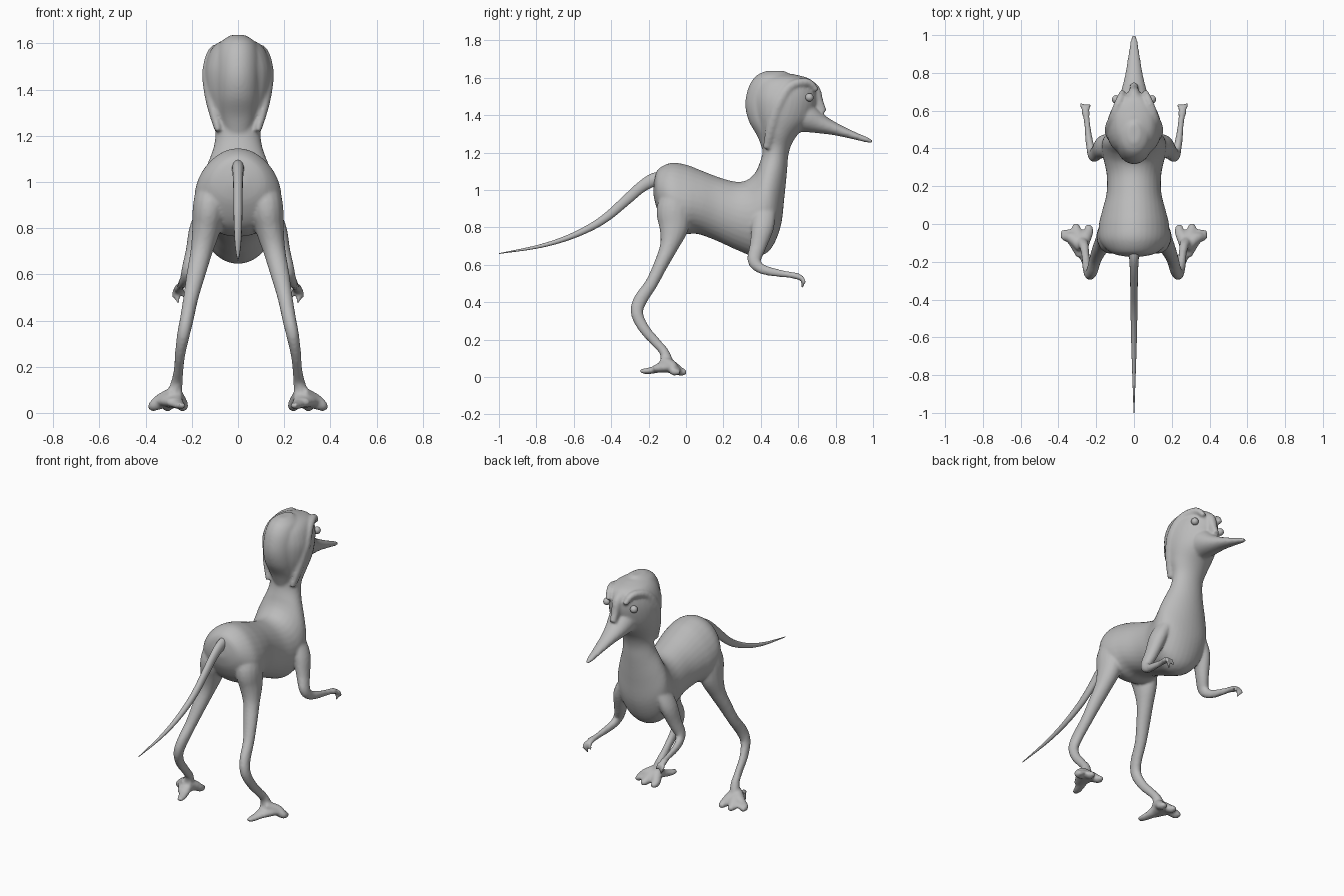
import bpy, bmesh, math
from mathutils import Vector

skin = bpy.data.materials.new("soft_grey")
skin.diffuse_color = (0.5, 0.5, 0.5, 1)


def spline(rows, steps):
    """Catmull-Rom interpolation of equally long rows of numbers."""
    out = []
    for i in range(len(rows) - 1):
        p = [rows[max(0, min(len(rows) - 1, i + d))] for d in (-1, 0, 1, 2)]
        for s in range(steps):
            t = s / steps
            out.append([0.5 * (2 * b + (c - a) * t + (2 * a - 5 * b + 4 * c - d) * t * t
                               + (3 * b - a - 3 * c + d) * t ** 3) for a, b, c, d in zip(*p)])
    out.append(list(rows[-1]))
    return out


def skin_rings(bm, rings):
    loops = [[bm.verts.new(p) for p in ring] for ring in rings]
    n = len(loops[0])
    for a, b in zip(loops, loops[1:]):
        for i in range(n):
            bm.faces.new((a[i], a[(i + 1) % n], b[(i + 1) % n], b[i]))
    bm.faces.new(loops[0][::-1])
    bm.faces.new(loops[-1])


def slab(bm, rows, steps=5, n=32):
    """Loft of slices: y, z of upper edge, y, z of lower edge, half width, pear factor."""
    rings = []
    for y1, z1, y2, z2, w, k in spline(rows, steps):
        c, h = Vector((0, (y1 + y2) / 2, (z1 + z2) / 2)), Vector((0, (y1 - y2) / 2, (z1 - z2) / 2))
        rings.append([c + h * math.cos(a) + Vector((w * math.sin(a) * (1 - k * math.cos(a)), 0, 0))
                      for a in (2 * math.pi * i / n for i in range(n))])
    skin_rings(bm, rings)


def tube(bm, rows, side=1, steps=5, n=16):
    """Tapered limb: x, y, z, half width across x, half depth."""
    pts = spline(rows, steps)
    rings = []
    for i, (x, y, z, w, d) in enumerate(pts):
        t = (Vector(pts[min(i + 1, len(pts) - 1)][:3]) - Vector(pts[max(i - 1, 0)][:3])).normalized()
        nrm = t.cross(Vector((1, 0, 0))).normalized()
        across = nrm.cross(t)
        ring = [Vector((x, y, z)) + across * w * math.cos(a) + nrm * d * math.sin(a)
                for a in (2 * math.pi * j / n for j in range(n))]
        rings.append([Vector((p.x * side, p.y, p.z)) for p in ring])
    skin_rings(bm, rings)


def finish(name, bm):
    bmesh.ops.recalc_face_normals(bm, faces=bm.faces)
    me = bpy.data.meshes.new(name)
    bm.to_mesh(me)
    bm.free()
    me.materials.append(skin)
    for f in me.polygons:
        f.use_smooth = True
    ob = bpy.data.objects.new(name, me)
    bpy.context.collection.objects.link(ob)
    return ob


bm = bmesh.new()

# Torso, neck and skull
slab(bm, [
    (-.17, 1.05, -.175, .98, .04, 0), (-.15, 1.11, -.155, .90, .12, .1),
    (-.08, 1.145, -.10, .81, .178, .15), (0, 1.135, -.02, .765, .185, .15),
    (.08, 1.105, .06, .765, .168, .1), (.17, 1.07, .16, .73, .145, 0),
    (.26, 1.045, .27, .68, .145, 0), (.32, 1.05, .37, .645, .162, 0),
    (.36, 1.08, .45, .68, .172, 0), (.38, 1.11, .505, .80, .165, 0),
    (.392, 1.14, .525, .95, .14, 0), (.41, 1.20, .54, 1.10, .105, 0),
    (.41, 1.26, .55, 1.20, .10, 0), (.385, 1.33, .585, 1.28, .122, 0),
    (.36, 1.41, .665, 1.37, .14, -.1), (.355, 1.49, .70, 1.47, .143, -.15),
    (.37, 1.56, .695, 1.55, .125, -.1), (.40, 1.60, .66, 1.595, .095, 0),
    (.45, 1.625, .57, 1.62, .04, 0)])

# Rounded crest at the back of the head
slab(bm, [
    (.42, 1.18, .48, 1.18, .04, 0), (.385, 1.28, .5, 1.28, .075, 0),
    (.335, 1.37, .52, 1.36, .09, 0), (.317, 1.46, .54, 1.46, .095, 0),
    (.335, 1.55, .56, 1.55, .092, 0), (.375, 1.61, .57, 1.60, .075, 0),
    (.43, 1.637, .53, 1.636, .03, 0)])

# Beak and the small ridge above it
slab(bm, [
    (.58, 1.49, .56, 1.30, .08, 0), (.66, 1.475, .62, 1.31, .085, 0),
    (.735, 1.405, .71, 1.303, .063, 0), (.80, 1.362, .79, 1.293, .046, 0),
    (.90, 1.312, .89, 1.272, .030, 0), (.97, 1.282, .965, 1.254, .019, 0),
    (1.0, 1.264, .998, 1.25, .008, 0)])
tube(bm, [(0, .64, 1.57, .03, .03), (0, .69, 1.535, .03, .028),
          (0, .71, 1.47, .025, .025), (0, .735, 1.415, .02, .02)])

for s in (1, -1):
    # Fold running up the side of the head and over the eye
    tube(bm, [(.085, .43, 1.22, .015, .02), (.118, .46, 1.35, .022, .03),
              (.133, .50, 1.47, .022, .03), (.113, .56, 1.555, .022, .025),
              (.078, .65, 1.575, .022, .022), (.06, .70, 1.53, .015, .015)], s)
    # Leg from hip to ankle
    tube(bm, [(.10, -.04, 1.0, .07, .07), (.122, -.065, .90, .073, .092),
              (.137, -.065, .80, .062, .08), (.158, -.09, .70, .048, .05),
              (.182, -.135, .60, .041, .038), (.204, -.185, .50, .033, .034),
              (.221, -.245, .41, .030, .037), (.236, -.262, .34, .028, .033),
              (.25, -.225, .26, .023, .029), (.257, -.165, .19, .021, .026),
              (.265, -.115, .13, .026, .026), (.28, -.10, .06, .035, .04)], s)
    # Heel and three toes
    tube(bm, [(.283, -.09, .075, .04, .035), (.265, -.16, .042, .03, .022),
              (.25, -.21, .032, .024, .016), (.243, -.245, .032, .014, .012)], s)
    for x, y in ((.24, -.015), (.305, -.01), (.365, -.045)):
        tube(bm, [(.275, -.125, .085, .03, .03),
                  (.28 + (x - .28) * .5, -.075, .058, .034, .03),
                  (x, y - .02, .03, .026, .023), (x + .003, y + .012, .026, .014, .014)], s)
    # Webbing over the foot
    tube(bm, [(.275, -.17, .045, .03, .02), (.29, -.10, .05, .055, .028),
              (.30, -.05, .04, .07, .018), (.30, -.03, .035, .06, .01)], s)
    # Arm from shoulder to hand
    tube(bm, [(.13, .42, .88, .04, .06), (.165, .41, .80, .045, .06),
              (.19, .385, .70, .037, .045), (.215, .365, .625, .029, .037),
              (.228, .395, .583, .023, .028), (.24, .46, .562, .019, .023),
              (.25, .55, .547, .016, .017), (.256, .59, .54, .022, .018),
              (.258, .61, .53, .018, .014)], s)
    # Fingers
    for x, y, z in ((.234, .628, .50), (.262, .622, .475), (.282, .635, .495)):
        tube(bm, [(.256, .59, .54, .012, .012), (.256 + (x - .256) * .7, .622, .528, .011, .011),
                  (x, y, z, .008, .008)], s, 4, 10)

# Blend the parts into one smooth skin
body = finish("body", bm)
blend = body.modifiers.new("blend", 'REMESH')
blend.mode = 'VOXEL'
blend.voxel_size = 0.0085
blend.use_smooth_shade = True
relax = body.modifiers.new("relax", 'SMOOTH')
relax.factor = 0.5
relax.iterations = 5

# Tail
bm = bmesh.new()
tube(bm, [(0, -.10, 1.06, .03, .04), (0, -.17, 1.055, .026, .036), (0, -.24, 1.015, .022, .03),
          (0, -.32, .945, .02, .027), (0, -.42, .858, .019, .023), (0, -.52, .795, .017, .019),
          (0, -.65, .738, .014, .014), (0, -.80, .695, .009, .009), (0, -1.0, .66, .002, .002)], 1, 6)
finish("tail", bm)

# Eyes
for s, label in ((1, "right"), (-1, "left")):
    bm = bmesh.new()
    bmesh.ops.create_uvsphere(bm, u_segments=20, v_segments=12, radius=.022)
    bmesh.ops.translate(bm, verts=bm.verts, vec=(s * .095, .66, 1.495))
    finish("eye_" + label, bm)
